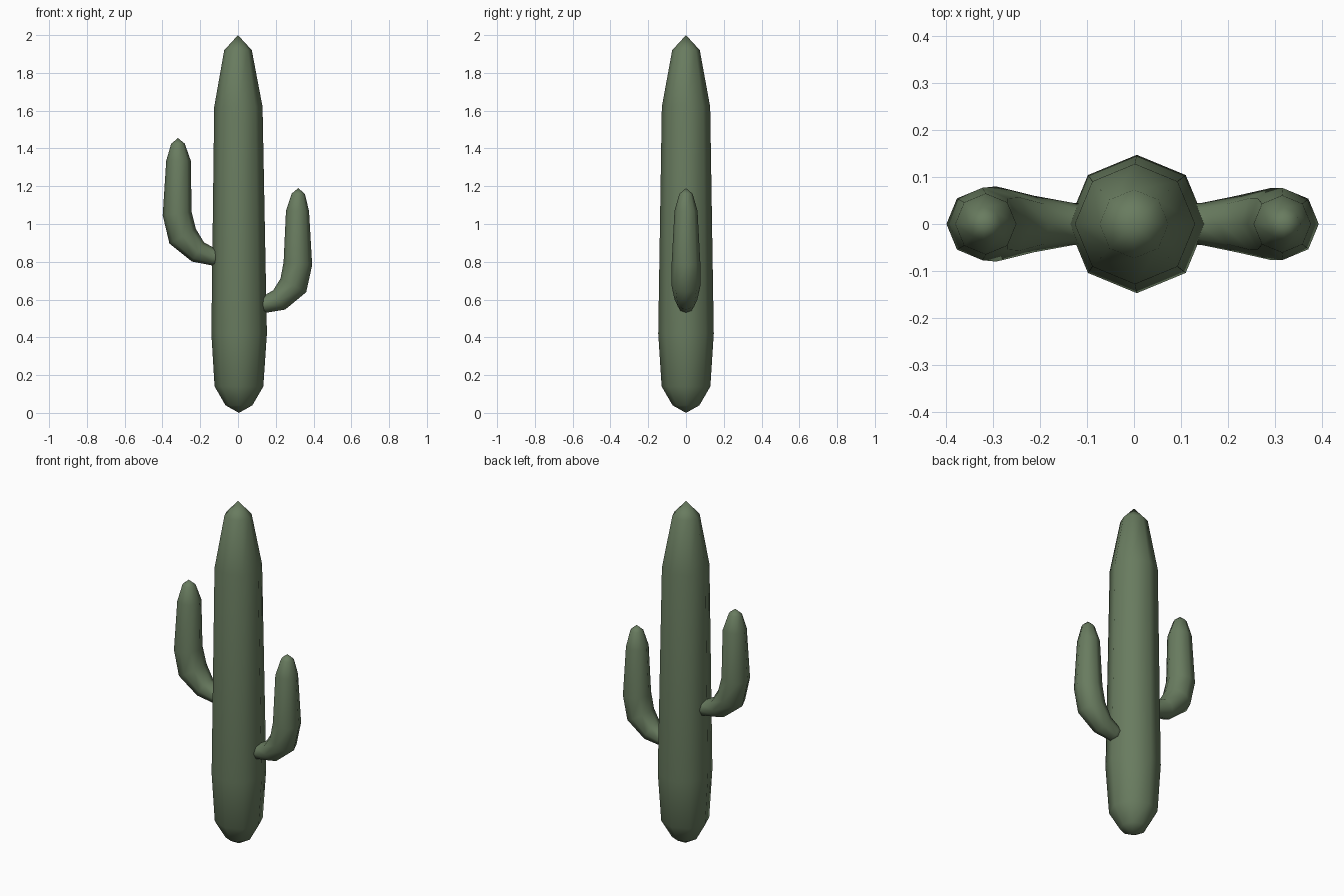
import bpy, bmesh, math
from mathutils import Vector

if "Cube" in bpy.data.objects:
    bpy.data.objects.remove(bpy.data.objects["Cube"])

green = bpy.data.materials.new("cactus green")
green.diffuse_color = (0.14, 0.2, 0.115, 1)
green.use_nodes = True
green.node_tree.nodes["Principled BSDF"].inputs["Base Color"].default_value = green.diffuse_color
SIDES = 8


def tube(name, path):
    """Eight-sided tube along (x, z, radius) points; radius 0 makes a pointed tip."""
    bm = bmesh.new()
    pts = [Vector((x, 0, z)) for x, z, r in path]
    rings = []
    for i, (p, (_, _, r)) in enumerate(zip(pts, path)):
        if r == 0:
            rings.append([bm.verts.new(p)])
            continue
        t = Vector()
        if i > 0:
            t += (p - pts[i - 1]).normalized()
        if i < len(pts) - 1:
            t += (pts[i + 1] - p).normalized()
        t.normalize()
        v = Vector((0, 1, 0))
        u = v.cross(t)
        rings.append([bm.verts.new(p + r * (math.cos(a) * u + math.sin(a) * v))
                      for a in (2 * math.pi * k / SIDES for k in range(SIDES))])
    for a, b in zip(rings, rings[1:]):
        for k in range(SIDES):
            n = (k + 1) % SIDES
            if len(a) == 1:
                bm.faces.new((a[0], b[n], b[k]))
            elif len(b) == 1:
                bm.faces.new((a[k], a[n], b[0]))
            else:
                bm.faces.new((a[k], a[n], b[n], b[k]))
    if len(rings[0]) > 1:
        bm.faces.new(rings[0][::-1])
    bmesh.ops.recalc_face_normals(bm, faces=bm.faces)
    for f in bm.faces:
        f.smooth = True
    me = bpy.data.meshes.new(name)
    bm.to_mesh(me)
    bm.free()
    me.materials.append(green)
    ob = bpy.data.objects.new(name, me)
    bpy.context.collection.objects.link(ob)
    return ob


# trunk, pointed at both ends
tube("trunk", [(0.005, 0, 0), (0.005, 0.04, 0.071), (0.005, 0.14, 0.129),
               (0.006, 0.42, 0.147), (0.002, 1.62, 0.128),
               (0, 1.92, 0.073), (0, 2.0, 0)])

# higher arm on the left
tube("left_arm", [(-0.09, 0.815, 0.042), (-0.13, 0.825, 0.045), (-0.212, 0.852, 0.06),
                  (-0.293, 0.935, 0.08), (-0.322, 1.055, 0.077),
                  (-0.315, 1.335, 0.065), (-0.318, 1.425, 0.036), (-0.318, 1.455, 0)])

# lower arm on the right
tube("right_arm", [(0.1, 0.565, 0.042), (0.145, 0.575, 0.045), (0.218, 0.598, 0.06),
                   (0.293, 0.675, 0.077), (0.317, 0.79, 0.076),
                   (0.315, 1.07, 0.061), (0.319, 1.16, 0.035), (0.319, 1.19, 0)])
